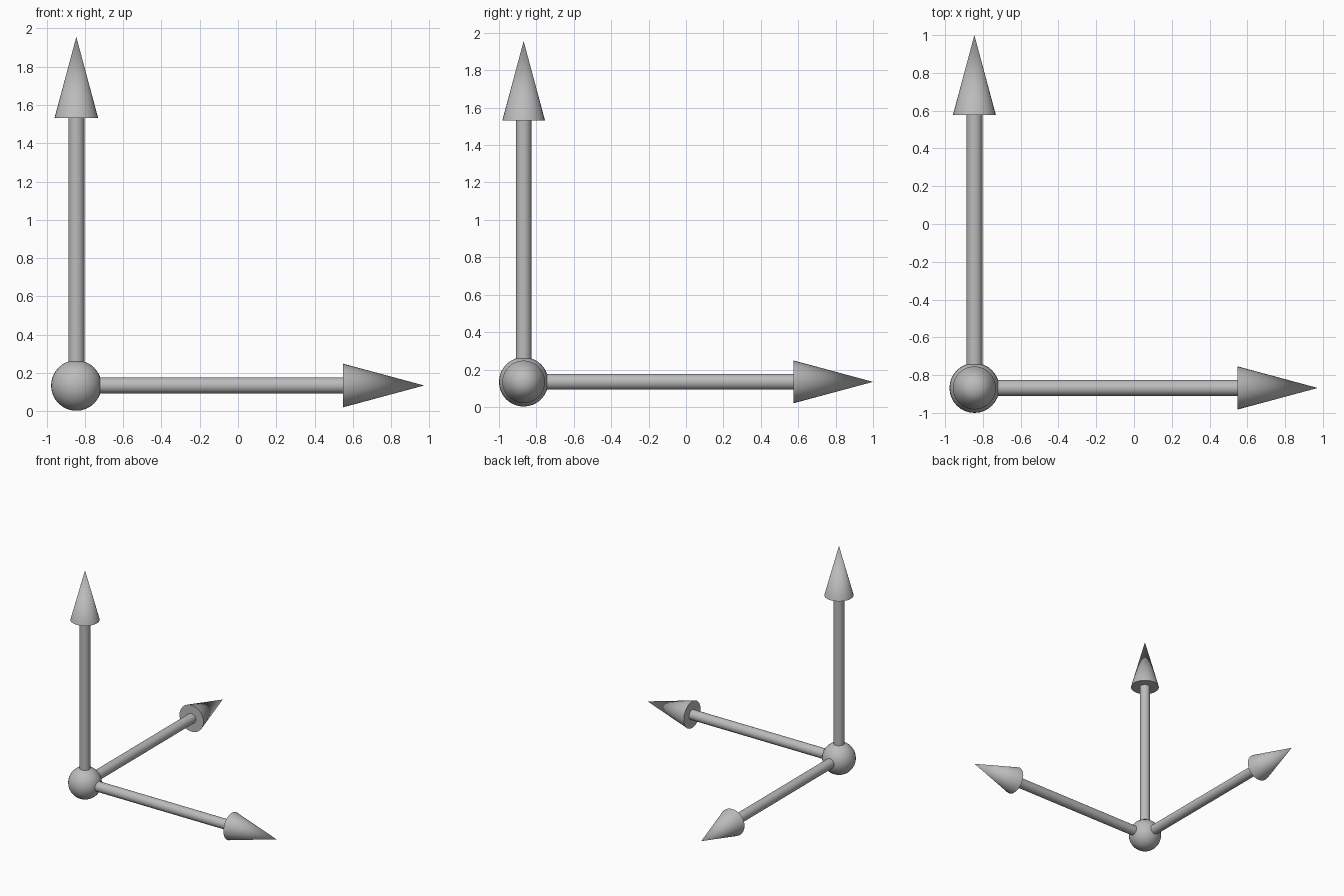
import bpy
from math import pi
from mathutils import Vector

cube = bpy.data.objects.get("Cube")
if cube:
    bpy.data.objects.remove(cube, do_unlink=True)

# Single grey material
grey = bpy.data.materials.new("plain_grey")
grey.use_nodes = True
colour = (0.5, 0.5, 0.5, 1)
grey.diffuse_color = colour
grey.node_tree.nodes["Principled BSDF"].inputs["Base Color"].default_value = colour

BALL_RADIUS = 0.132
SHAFT_RADIUS = 0.042
HEAD_RADIUS = 0.114
HEAD_LENGTH = 0.424
ORIGIN = Vector((-0.845, -0.868, 0.134))


def finish(name):
    obj = bpy.context.object
    obj.name = name
    obj.data.materials.append(grey)
    bpy.ops.object.shade_smooth_by_angle(angle=pi / 6)


def arrow(name, direction, rotation, length):
    """Shaft and pointed head running from the ball along one axis."""
    shaft = length - HEAD_LENGTH
    bpy.ops.mesh.primitive_cylinder_add(
        vertices=32, radius=SHAFT_RADIUS, depth=shaft,
        location=ORIGIN + direction * shaft / 2, rotation=rotation)
    finish(name + "_shaft")
    bpy.ops.mesh.primitive_cone_add(
        vertices=32, radius1=HEAD_RADIUS, radius2=0, depth=HEAD_LENGTH,
        location=ORIGIN + direction * (shaft + HEAD_LENGTH / 2), rotation=rotation)
    finish(name + "_head")


# Ball at the corner
bpy.ops.mesh.primitive_uv_sphere_add(segments=32, ring_count=16,
                                     radius=BALL_RADIUS, location=ORIGIN)
finish("corner_ball")

# Three arrows at right angles
arrow("side_arrow", Vector((1, 0, 0)), (0, pi / 2, 0), 1.818)
arrow("back_arrow", Vector((0, 1, 0)), (-pi / 2, 0, 0), 1.868)
arrow("upright_arrow", Vector((0, 0, 1)), (0, 0, 0), 1.822)
